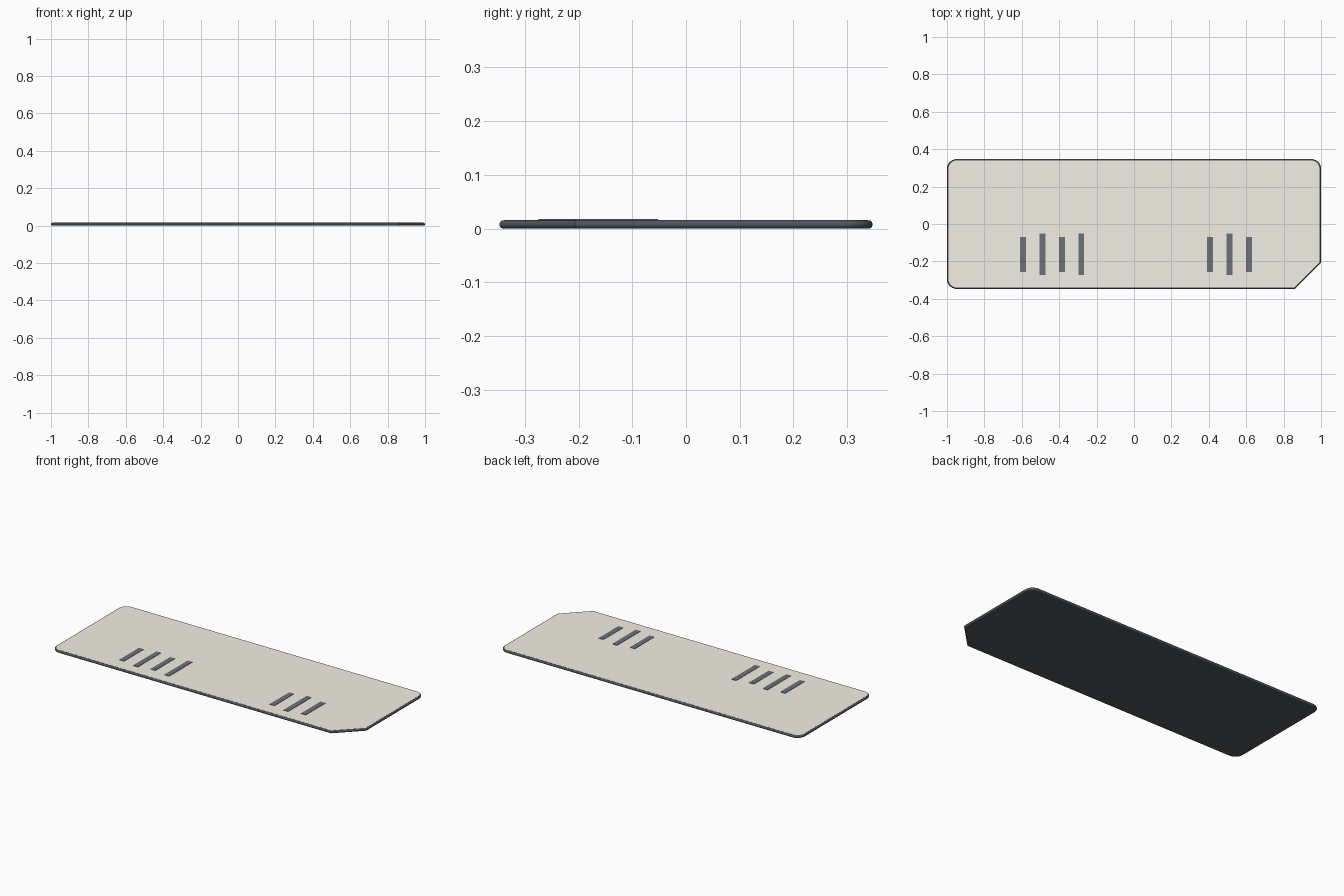
import bpy, bmesh
from math import cos, sin, pi

if "Cube" in bpy.data.objects:
    bpy.data.objects.remove(bpy.data.objects["Cube"])


def material(name, color):
    m = bpy.data.materials.new(name)
    m.diffuse_color = (*color, 1)
    m.use_nodes = True
    m.node_tree.nodes["Principled BSDF"].inputs["Base Color"].default_value = m.diffuse_color
    return m


dark = material("dark_edge", (0.078, 0.092, 0.1))
cream = material("cream_face", (0.90, 0.87, 0.78))
slate = material("slate_bar", (0.145, 0.17, 0.195))


def outline(inset):
    # Rounded card outline with one clipped front right corner
    w, d, r, c = 1 - inset, 0.347 - inset, 0.052 - inset, 0.14 - 0.586 * inset
    pts = [(w - c, -d), (w, -d + c)]
    for sx, sy, start in ((1, 1, 0), (-1, 1, pi / 2), (-1, -1, pi)):
        for i in range(9):
            a = start + i * pi / 16
            pts.append((sx * (w - r) + r * cos(a), sy * (d - r) + r * sin(a)))
    return pts


def loft(name, layers, mat):
    # Stack of (inset, height) outlines, capped at both ends
    bm = bmesh.new()
    rings = [[bm.verts.new((x, y, z)) for x, y in outline(i)] for i, z in layers]
    n = len(rings[0])
    for a, b in zip(rings, rings[1:]):
        for k in range(n):
            j = (k + 1) % n
            bm.faces.new((a[k], a[j], b[j], b[k]))
    bm.faces.new(rings[0][::-1])
    bm.faces.new(rings[-1])
    return finish(name, bm, mat)


def finish(name, bm, mat):
    me = bpy.data.meshes.new(name)
    bm.to_mesh(me)
    bm.free()
    me.materials.append(mat)
    ob = bpy.data.objects.new(name, me)
    bpy.context.collection.objects.link(ob)
    return ob


# Dark body with rounded rim
R = 0.007
steps = [i * pi / 8 for i in range(5)]
profile = [(R * (1 - sin(a)), R * (1 - cos(a))) for a in steps]
profile += [(i, 0.0152 - z) for i, z in reversed(profile)]
loft("card_body", profile, dark)

# Pale top sheet
loft("top_face", [(0.008, 0.013), (0.008, 0.0158)], cream)

# Raised bars in two groups, alternating short and long
for group, start, count in (("left", -0.594, 4), ("right", 0.406, 3)):
    for i in range(count):
        length = 0.222 if i % 2 else 0.186
        bm = bmesh.new()
        bmesh.ops.create_cube(bm, size=1)
        for v in bm.verts:
            v.co = (start + 0.104 * i + v.co.x * 0.032,
                    -0.163 + v.co.y * length, 0.0158 + v.co.z * 0.004)
        finish(f"{group}_bar_{i + 1}", bm, slate)
